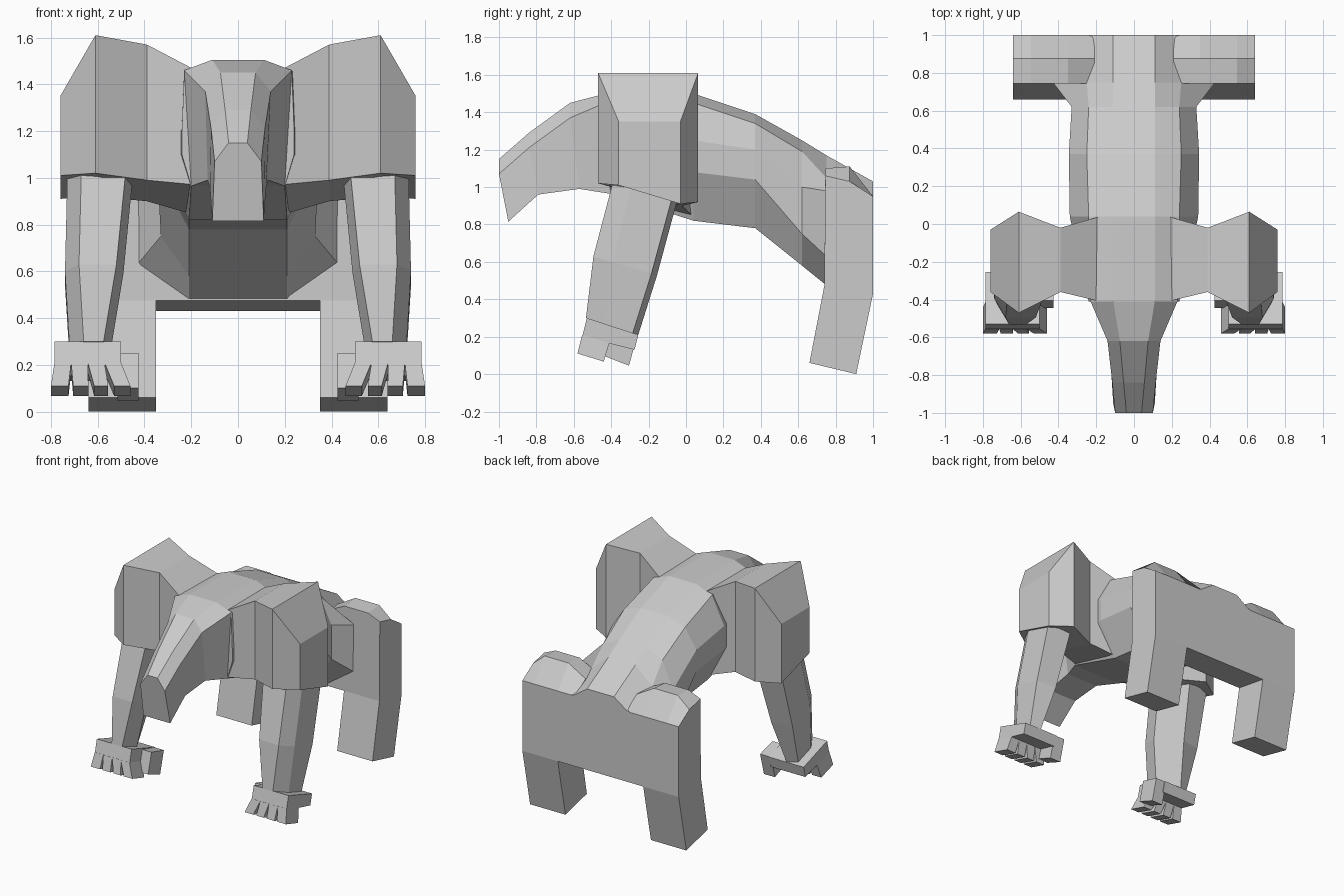
import bpy, bmesh

if "Cube" in bpy.data.objects:
    bpy.data.objects.remove(bpy.data.objects["Cube"])


def loft(name, rings, mirror=False):
    """Skin equal-length rings of (x, y, z) points and cap both ends."""
    bm = bmesh.new()
    vs = [[bm.verts.new(p) for p in r] for r in rings]
    n = len(rings[0])
    for a, b in zip(vs, vs[1:]):
        for i in range(n):
            j = (i + 1) % n
            bm.faces.new((a[i], a[j], b[j], b[i]))
    bm.faces.new(vs[0])
    bm.faces.new(vs[-1])
    bmesh.ops.recalc_face_normals(bm, faces=bm.faces)
    me = bpy.data.meshes.new(name)
    bm.to_mesh(me)
    bm.free()
    ob = bpy.data.objects.new(name, me)
    bpy.context.collection.objects.link(ob)
    if mirror:
        mod = ob.modifiers.new("Mirror", 'MIRROR')
        mod.use_mirror_merge = False
    return ob


def sym(half):
    """Close a right-hand half outline across x = 0."""
    return half + [(-x, y, z) for x, y, z in reversed(half)]


def prism(name, x0, x1, profile, mirror=True):
    """Extrude a (y, z) side profile along x."""
    return loft(name, [[(x, y, z) for y, z in profile] for x in (x0, x1)], mirror)


# Torso: rings from the chest to the rump
torso = [
    (-.41, [(.11, 1.505), (.23, 1.46), (.24, 1.2), (.24, 1.1), (.2, .965)]),
    (.04, [(.11, 1.50), (.24, 1.45), (.34, 1.25), (.34, 1.08), (.21, .82)]),
    (.37, [(.11, 1.39), (.25, 1.34), (.345, 1.2), (.345, 1.04), (.21, .78)]),
    (.62, [(.11, 1.25), (.24, 1.19), (.33, 1.0), (.33, .75), (.21, .58)]),
    (.75, [(.11, 1.17), (.25, 1.05), (.43, .98), (.43, .63), (.21, .475)]),
    (1.0, [(.11, 1.03), (.21, .96), (.4, .9), (.4, .6), (.3, .43)]),
]
loft("torso", [sym([(x, y, z) for x, z in h]) for y, h in torso])

# Head with long tapering muzzle
loft("head", [sym(h) for h in (
    [(.11, -.41, 1.505), (.23, -.41, 1.46), (.2, -.41, .965)],
    [(.075, -.62, 1.45), (.14, -.62, 1.37), (.13, -.57, .99)],
    [(.055, -.84, 1.29), (.115, -.84, 1.21), (.12, -.79, .96)],
    [(.04, -1, 1.15), (.1, -1, 1.07), (.11, -.95, .815)])])

# Shoulders: x, front y, back y, top z, front bottom z, back bottom z
shoulder = [(.18, -.41, .04, 1.46, .97, .84), (.39, -.36, -.02, 1.57, .99, .9),
            (.61, -.47, .065, 1.61, 1.02, .92), (.76, -.36, -.03, 1.35, 1.01, .91)]
loft("shoulder", [[(x, f, t), (x, b, t), (x, b, zb), (x, f, zf)]
                  for x, f, b, t, zf, zb in shoulder], True)


# Arms: tilted six-sided rings
def arm_ring(xi, xo, yf, yb, zf, slope):
    pts = [(xi + .03, yf), (xo - .06, yf), (xo, yf + .1), (xo, yb - .03),
           (xi + .1, yb), (xi, yf + .13)]
    return [(x, y, zf - slope * (y - yf)) for x, y in pts]


loft("arm", [arm_ring(.45, .73, -.39, -.04, 1.03, .22),
             arm_ring(.49, .74, -.495, -.155, .63, .3),
             arm_ring(.545, .72, -.535, -.255, .3, .32)], True)

# Hands: palm, thumb and four spread fingers
prism("palm", .5, .785, [(-.53, .3), (-.255, .21), (-.275, .13), (-.555, .2)])
prism("thumb", .425, .515, [(-.405, .25), (-.26, .21), (-.305, .045), (-.445, .1)])
for i, (a, b) in enumerate([(.46, .53), (.555, .615), (.64, .705), (.725, .8)]):
    t0 = .5 + i * .07125
    t1 = t0 + .07125
    loft(f"finger_{i + 1}", [
        [(t0, -.555, .21), (t1, -.555, .21), (t1, -.41, .165), (t0, -.41, .165)],
        [(a, -.58, .11), (b, -.58, .11), (b, -.44, .067), (a, -.44, .067)]], True)

# Pelvis between the hind legs
prism("pelvis", -.4, .4, [(.74, .475), (1, .43), (1, .95), (.875, 1.0), (.745, 1.0)], False)

# Haunches: the raised top falls away inside and outside
loft("haunch", [[(x, .74, .475), (x, 1, .43), (x, 1, .95), (x, .875, p), (x, .745, f)]
                for x, p, f in ((.21, 1.03, 1.03), (.35, 1.11, 1.1),
                                (.545, 1.11, 1.1), (.64, 1.03, 1.06))], True)

# Hind legs
prism("hind_leg", .35, .64, [(.66, .06), (.91, 0), (1, .43), (.74, .475)])
